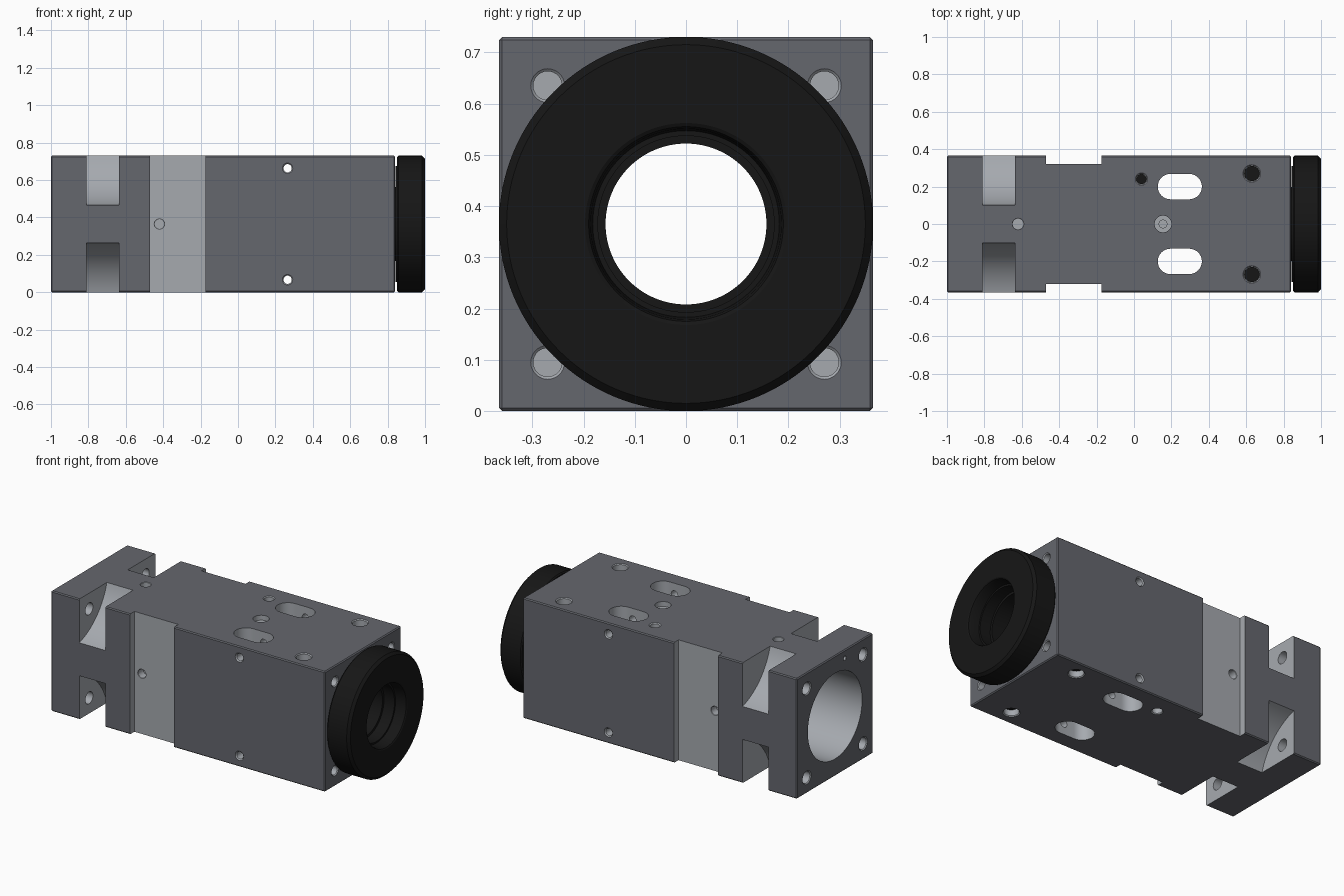
import bpy, bmesh, math
from mathutils import Vector

if "Cube" in bpy.data.objects:
    bpy.data.objects.remove(bpy.data.objects["Cube"])

H = 0.365            # half width of the square body
MID = 0.365          # height of the bore axis


def material(name, col):
    m = bpy.data.materials.new(name)
    m.diffuse_color = (*col, 1)
    m.use_nodes = True
    m.node_tree.nodes["Principled BSDF"].inputs["Base Color"].default_value = m.diffuse_color
    return m


DARK = material("dark_coating", (0.13, 0.135, 0.155))
LIGHT = material("machined_metal", (0.38, 0.4, 0.43))
BLACK = material("black_coating", (0.008, 0.008, 0.008))


def finish(name, bm, mat):
    bmesh.ops.recalc_face_normals(bm, faces=bm.faces[:])
    me = bpy.data.meshes.new(name)
    bm.to_mesh(me)
    bm.free()
    me.materials.append(mat)
    ob = bpy.data.objects.new(name, me)
    bpy.context.collection.objects.link(ob)
    return ob


def box(name, lo, hi, mat, bevel=0):
    bm = bmesh.new()
    bmesh.ops.create_cube(bm, size=1)
    for v in bm.verts:
        v.co = [(a + b) / 2 + c * (b - a) for a, b, c in zip(lo, hi, v.co)]
    if bevel:
        bmesh.ops.bevel(bm, geom=bm.edges[:], offset=bevel, segments=1, affect='EDGES')
    return finish(name, bm, mat)


def turned(name, profile, origin, direction, mat=LIGHT, closed=False, seg=40):
    """Revolve (distance, radius) points around an axis."""
    bm = bmesh.new()
    q = Vector(direction).to_track_quat('Z', 'Y')
    rings = []
    for t, r in profile:
        rings.append([bm.verts.new(Vector(origin) + q @ Vector((
            r * math.cos(math.tau * i / seg), r * math.sin(math.tau * i / seg), t)))
            for i in range(seg)])
    pairs = list(zip(rings, rings[1:]))
    if closed:
        pairs.append((rings[-1], rings[0]))
    else:
        bm.faces.new(rings[0])
        bm.faces.new(rings[-1])
    for a, b in pairs:
        for i in range(seg):
            j = (i + 1) % seg
            bm.faces.new((a[i], a[j], b[j], b[i]))
    return finish(name, bm, mat)


def cut(target, cutter):
    mod = target.modifiers.new("cut", 'BOOLEAN')
    mod.operation = 'DIFFERENCE'
    mod.solver = 'EXACT'
    mod.material_mode = 'TRANSFER'
    mod.object = cutter
    bpy.context.view_layer.objects.active = target
    bpy.ops.object.modifier_apply(modifier=mod.name)
    bpy.data.objects.remove(cutter)


def hole(origin, direction, r, depth, lip=0.008, through=False):
    """Drilled hole with a chamfered mouth (both mouths when through)."""
    p = [(-lip, r + 2 * lip), (lip, r)]
    p += [(depth - lip, r), (depth + lip, r + 2 * lip)] if through else [(depth, r)]
    cut(body, turned("drill", p, origin, direction, seg=28))


# Square body
body = box("body", (-1, -H, 0), (0.84, H, 2 * H), DARK, 0.006)
body.data.materials.append(LIGHT)

# Stepped main bore
cut(body, turned("bore", [(-0.02, 0.26), (1.0, 0.26), (1.0, 0.2), (1.86, 0.2)],
                 (-1, 0, MID), (1, 0, 0), seg=80))

for s in (-1, 1):
    # Shallow side channel and its small blind hole
    ys = sorted((s * 0.322, s * 0.5))
    cut(body, box("channel", (-0.47, ys[0], -0.1), (-0.175, ys[1], 0.85), LIGHT))
    hole((-0.42, s * 0.322, MID), (0, -s, 0), 0.026, 0.05, 0.002)

    # Vertical slots through the body
    bm = bmesh.new()
    ring = []
    for cx, a0 in ((0.295, -90), (0.195, 90)):
        for k in range(17):
            a = math.radians(a0 + k * 180 / 16)
            ring.append(bm.verts.new((cx + 0.068 * math.cos(a),
                                      s * 0.2 + 0.068 * math.sin(a), -0.1)))
    f = bm.faces.new(ring)
    ext = bmesh.ops.extrude_face_region(bm, geom=[f])["geom"]
    bmesh.ops.translate(bm, vec=(0, 0, 1), verts=[g for g in ext if isinstance(g, bmesh.types.BMVert)])
    cut(body, finish("slot", bm, LIGHT))

    # Cross holes, side to side
    hole((0.265, -H, MID + s * 0.298), (0, 1, 0), 0.022, 2 * H, 0.006, True)

    for t in (-1, 1):
        # Concave corner notches and end bolt holes
        cut(body, turned("notch", [(0, 0.382), (0.175, 0.382)],
                         (-0.81, s * 0.468, MID + t * 0.468), (1, 0, 0), seg=96))
        hole((-1, s * 0.27, MID + t * 0.27), (1, 0, 0), 0.036, 0.24, 0.005)
        hole((0.84, s * 0.27, MID + t * 0.27), (-1, 0, 0), 0.028, 0.15, 0.005)

# Top and bottom holes with black plugs inside
for t in (-1, 1):
    z = MID + t * H
    for i, (x, y, r) in enumerate(((0.63, 0.27, 0.042), (0.63, -0.27, 0.042), (0.04, 0.24, 0.028))):
        hole((x, y, z), (0, 0, -t), r, 0.11, 0.005)
        turned("hole_plug", [(0.04, r - 0.001), (0.105, r - 0.001)],
               (x, y, z), (0, 0, -t), BLACK, seg=28)

# Centre line holes on top, locating hole in the left end
hole((-0.62, 0, 2 * H), (0, 0, -1), 0.029, 0.05, 0.002)
cut(body, turned("stepped", [(-0.02, 0.045), (0.03, 0.045), (0.03, 0.021), (0.1, 0.021)],
                 (0.155, 0, 2 * H), (0, 0, -1), seg=32))
hole((-1, -0.095, 0.68), (1, 0, 0), 0.012, 0.08, 0.002)

# Black end ring with its inner sleeve
turned("end_ring", [(0.5, 0.198), (0.841, 0.198), (0.841, 0.31), (0.85, 0.31),
                    (0.85, 0.358), (0.857, 0.365), (0.985, 0.365), (1, 0.35),
                    (1, 0.197), (0.996, 0.19), (0.985, 0.186), (0.93, 0.182),
                    (0.93, 0.172), (0.86, 0.172), (0.86, 0.157), (0.5, 0.157)],
       (0, 0, MID), (1, 0, 0), BLACK, closed=True, seg=128)

# Smooth the round surfaces, keep machined edges sharp
for ob in bpy.context.scene.objects:
    ob.select_set(ob.type == 'MESH')
bpy.context.view_layer.objects.active = body
bpy.ops.object.shade_smooth_by_angle(angle=math.radians(25))
